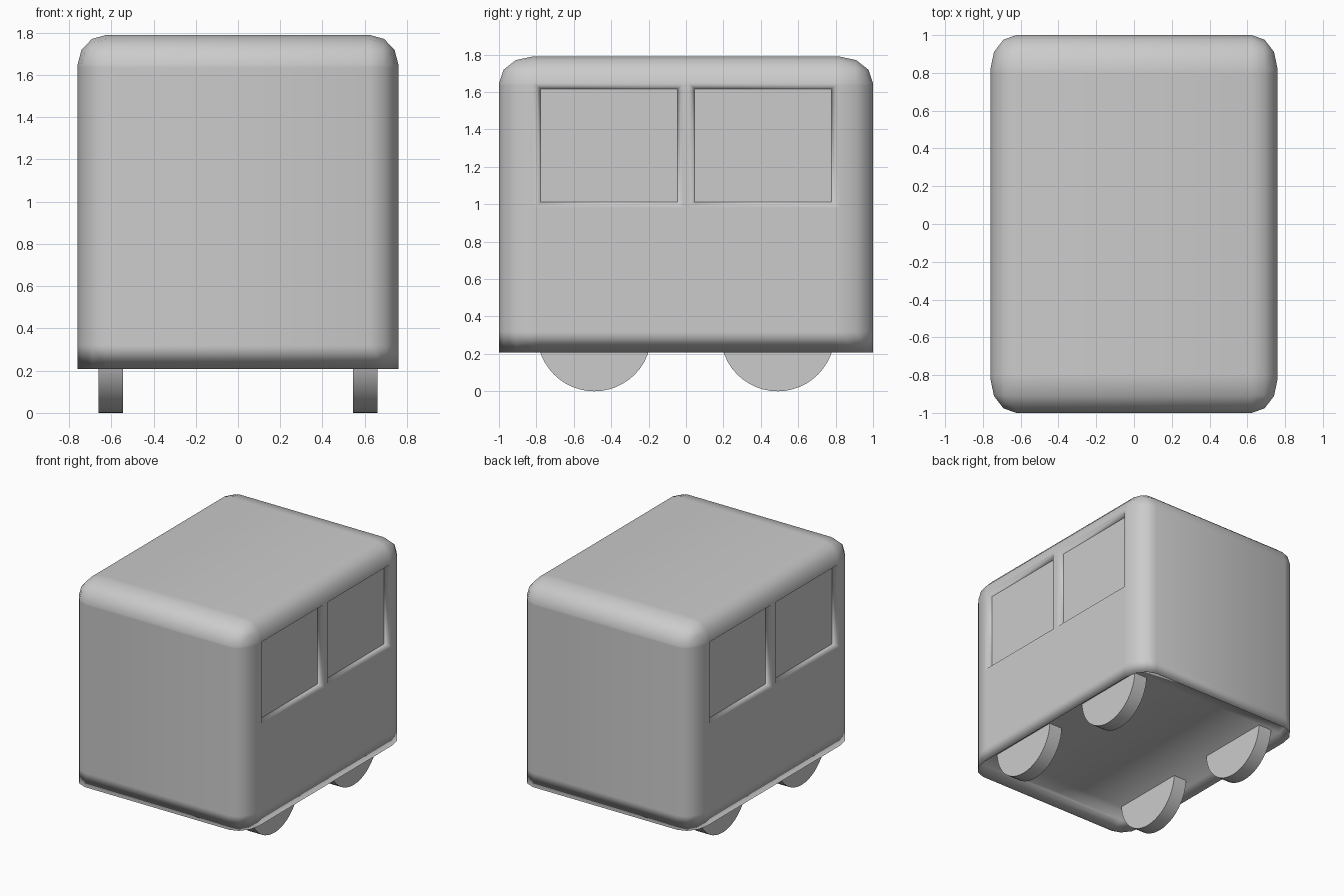
import bpy, bmesh
from math import pi
from mathutils import Vector, Matrix

if "Cube" in bpy.data.objects:
    bpy.data.objects.remove(bpy.data.objects["Cube"])


def make_object(name, bm):
    mesh = bpy.data.meshes.new(name)
    bm.to_mesh(mesh)
    bm.free()
    obj = bpy.data.objects.new(name, mesh)
    bpy.context.collection.objects.link(obj)
    return obj


# Van body: cube with rounded top and upright edges, sharp-cornered lower rim
bm = bmesh.new()
bmesh.ops.create_cube(bm, size=2)
edges = [e for e in bm.edges if max(v.co.z for v in e.verts) > 0]
bmesh.ops.bevel(bm, geom=edges, offset=0.18, offset_type='OFFSET',
                segments=3, profile=0.5, affect='EDGES')
bmesh.ops.transform(bm, verts=bm.verts,
                    matrix=Matrix.Translation((0, 0, 0.9985)) @ Matrix.Diagonal((0.76, 1, 0.7915, 1)))


def cut(point, normal):
    bmesh.ops.bisect_plane(bm, geom=bm.verts[:] + bm.edges[:] + bm.faces[:],
                           plane_co=Vector(point), plane_no=Vector(normal))


# Underside: shallow recessed floor inside a thin rim
bm.normal_update()
floor = [f for f in bm.faces if f.normal.z < -0.99]
bmesh.ops.inset_region(bm, faces=floor, thickness=0.03, depth=-0.085,
                       use_even_offset=True)

# Loops for the window openings and the lower sill
for y in (-0.797, -0.028, -0.015, 0.015, 0.028, 0.797):
    cut((0, y, 0), (0, 1, 0))
for z in (0.32, 0.98, 0.993, 1.635):
    cut((0, 0, z), (0, 0, 1))

for f in bm.faces:
    f.smooth = True
bm.normal_update()

# Recessed window panes on both sides
panes = []
for f in bm.faces:
    c = f.calc_center_median()
    if abs(f.normal.x) > 0.99 and abs(c.x) > 0.75 and 0.03 < abs(c.y) < 0.797 and 0.993 < c.z < 1.635:
        panes.append(f)
bmesh.ops.inset_individual(bm, faces=panes, thickness=0.018, depth=-0.038,
                           use_even_offset=True)
for f in panes:
    f.smooth = False
    for e in f.edges:
        e.smooth = False
make_object("van_body", bm)


# Wheels: half discs reaching up to the recessed floor
def wheel(name, x, y):
    w = bmesh.new()
    bmesh.ops.create_cone(w, cap_ends=True, segments=48, radius1=0.305, radius2=0.305,
                          depth=0.115,
                          matrix=Matrix.Translation((x, y, 0.305)) @ Matrix.Rotation(pi / 2, 4, 'Y'))
    for f in w.faces:
        f.smooth = len(f.verts) == 4
    for e in w.edges:
        if any(len(f.verts) > 4 for f in e.link_faces):
            e.smooth = False
    make_object(name, w)


for side, x in (("left", -0.6025), ("right", 0.6025)):
    for end, y in (("front", -0.49), ("back", 0.49)):
        wheel(f"{end}_{side}_wheel", x, y)
